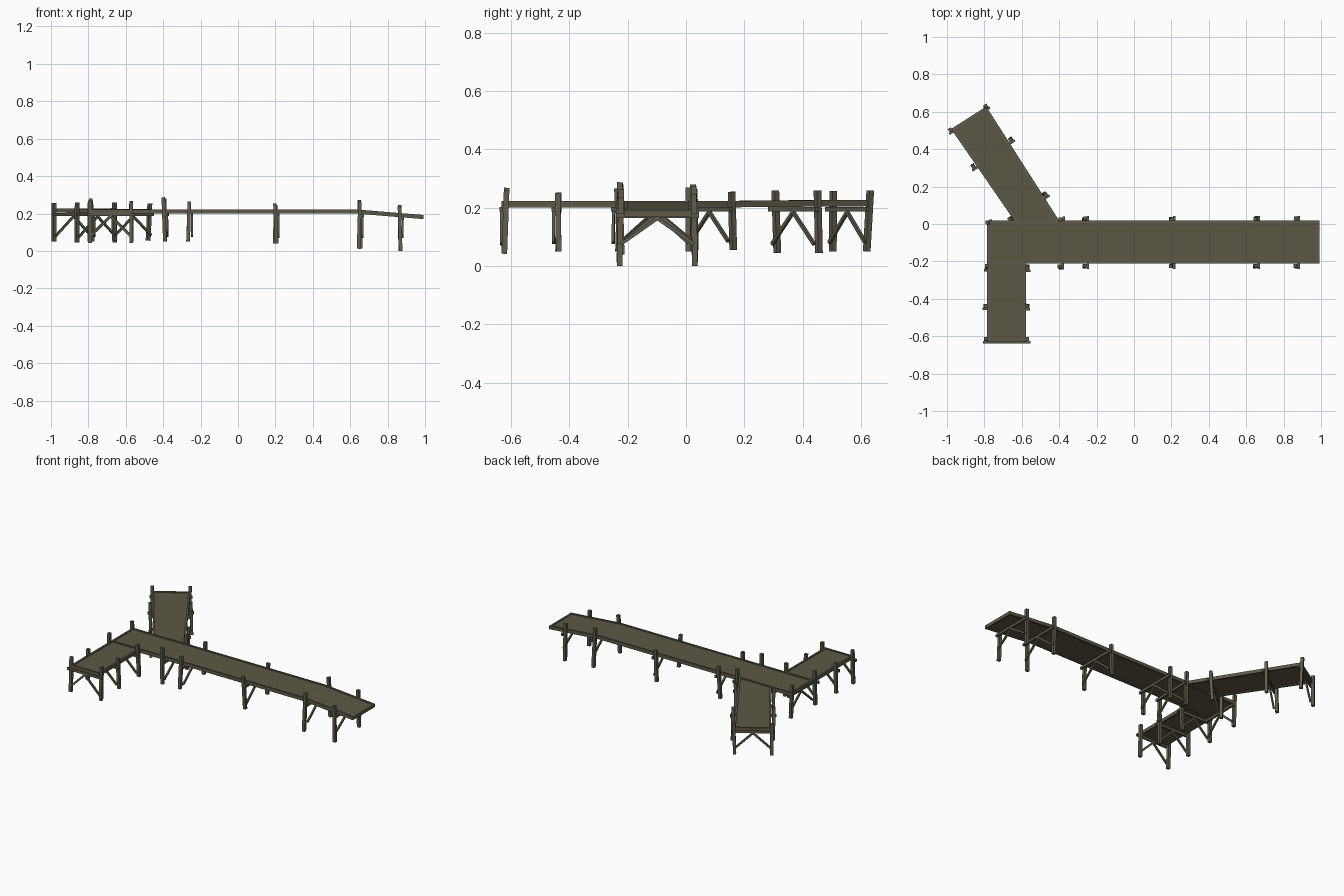
import bpy, bmesh, random
from mathutils import Vector, Matrix

random.seed(4)
cube = bpy.data.objects.get("Cube")
if cube:
    bpy.data.objects.remove(cube, do_unlink=True)


def material(name, colour):
    m = bpy.data.materials.new(name)
    m.use_nodes = True
    m.diffuse_color = colour
    m.node_tree.nodes["Principled BSDF"].inputs["Base Color"].default_value = colour
    return m


deck_wood = material("deck wood", (0.108, 0.097, 0.06, 1))
post_wood = material("post wood", (0.118, 0.11, 0.073, 1))


def finish(bm, name, mat):
    bmesh.ops.recalc_face_normals(bm, faces=bm.faces)
    mesh = bpy.data.meshes.new(name)
    bm.to_mesh(mesh)
    bm.free()
    mesh.materials.append(mat)
    ob = bpy.data.objects.new(name, mesh)
    bpy.context.collection.objects.link(ob)
    return ob


def beam(name, a, b, wide, tall, side=None, mat=post_wood):
    """Square timber from a to b; side is the direction its width faces."""
    a, b = Vector(a), Vector(b)
    axis = (b - a).normalized()
    side = Vector(side) if side else axis.cross(Vector((0, 0, 1)))
    side = (side - axis * side.dot(axis)).normalized()
    up = axis.cross(side)
    rot = Matrix((side, up, axis)).transposed().to_4x4()
    bm = bmesh.new()
    bmesh.ops.create_cube(bm, size=1, matrix=Matrix.Translation((a + b) / 2) @ rot
                          @ Matrix.Diagonal((wide, tall, (b - a).length, 1)))
    return finish(bm, name, mat)


def deck(name, corners, rails):
    """Thin walkway panel, with edge timbers along the listed corner pairs."""
    bm = bmesh.new()
    low = Vector((0, 0, -0.010))
    top = [bm.verts.new(c) for c in corners]
    bottom = [bm.verts.new(Vector(c) + low) for c in corners]
    bm.faces.new(top)
    bm.faces.new(bottom[::-1])
    for i in range(4):
        j = (i + 1) % 4
        bm.faces.new((top[i], bottom[i], bottom[j], top[j]))
    finish(bm, name, deck_wood)
    middle = sum((Vector(c) for c in corners), Vector()) / 4
    for i, j in rails:
        a, b = Vector(corners[i]), Vector(corners[j])
        inward = (b - a).cross(Vector((0, 0, 1))).normalized()
        if inward.dot(middle - a) < 0:
            inward.negate()
        shift = inward * 0.006 + Vector((0, 0, -0.006))
        beam(name + "_edge", a + shift, b + shift, 0.012, 0.022)


# Walkways
Z = 0.217
deck("main_walkway", [(-0.785, -0.212, Z), (0.63, -0.212, Z),
                      (0.63, 0.018, Z), (-0.785, 0.018, Z)], [(0, 1), (2, 3), (3, 0)])
deck("sloping_end", [(0.63, -0.212, Z), (0.992, -0.212, 0.187),
                     (0.992, 0.018, 0.187), (0.63, 0.018, Z)], [(0, 1), (1, 2), (2, 3)])
deck("front_walkway", [(-0.785, -0.632, Z), (-0.578, -0.632, Z),
                       (-0.578, -0.212, Z), (-0.785, -0.212, Z)], [(0, 1), (1, 2), (3, 0)])
deck("angled_walkway", [(-0.978, 0.508, 0.222), (-0.640, 0.018, Z),
                        (-0.400, 0.018, Z), (-0.790, 0.628, 0.222)], [(0, 1), (2, 3), (3, 0)])


def trestle(a, b, low, high, drop=0.0, start=True, end=True, start_high=None):
    """Two posts with a cross beam and a pair of slanting braces."""
    a, b = Vector((*a, 0)), Vector((*b, 0))
    across = (b - a).normalized()
    along = across.cross(Vector((0, 0, 1)))
    up = Vector((0, 0, 1))
    for p, wanted, crown in ((a, start, start_high or high), (b, end, high)):
        if wanted:
            lean = along * random.uniform(-0.008, 0.008) + across * random.uniform(-0.006, 0.006)
            beam("post", p + up * low + lean,
                 p + up * (crown + random.uniform(-0.008, 0.008)) - lean * 0.4,
                 0.019, 0.019, across)
    off = along * 0.016
    level = up * (0.195 - drop)
    beam("cross_beam", a - across * 0.016 + off + level,
         b + across * 0.016 + off + level, 0.013, 0.016)
    peak = (a + b) / 2 + up * (0.185 - drop) + off
    for p in (a, b):
        beam("brace", p + up * max(low + 0.03, 0.075) + off, peak, 0.010, 0.012)


# Main walkway supports
for x, low, high, drop in ((-0.262, 0.05, 0.265, 0), (0.20, 0.04, 0.25, 0),
                           (0.65, 0.012, 0.268, 0.005), (0.865, 0.0, 0.24, 0.022)):
    trestle((x, -0.224), (x, 0.028), low, high, drop)
trestle((-0.397, -0.228), (-0.392, 0.024), 0.05, 0.285)
trestle((-0.787, -0.226), (-0.782, 0.008), 0.05, 0.272)

# Front walkway supports
trestle((-0.792, -0.617), (-0.570, -0.617), 0.042, 0.262)
trestle((-0.794, -0.437), (-0.572, -0.439), 0.05, 0.258)
trestle((-0.787, -0.232), (-0.570, -0.234), 0.05, 0.270, start=False)

# Angled walkway supports
trestle((-0.983, 0.504), (-0.792, 0.628), 0.05, 0.26)
trestle((-0.860, 0.308), (-0.660, 0.452), 0.045, 0.262)
trestle((-0.664, 0.028), (-0.474, 0.158), 0.055, 0.25, start_high=0.235)
